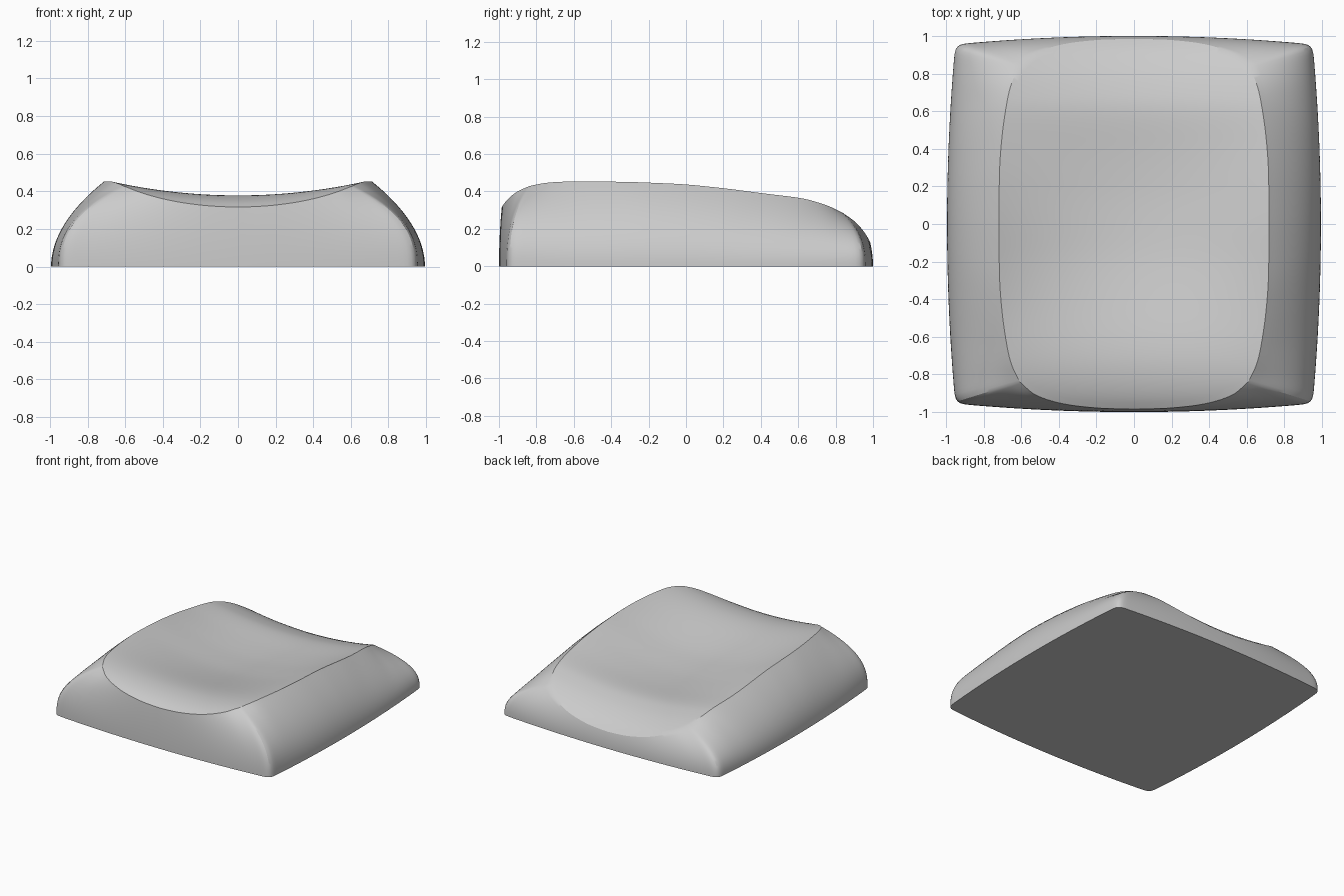
import bpy, bmesh
from mathutils import Vector

cube = bpy.data.objects.get("Cube")
if cube:
    bpy.data.objects.remove(cube, do_unlink=True)

SEG = 40          # points per eighth of the outline
SIDE_RINGS = 18
DISH_RINGS = 30


def spline(points, u):
    """Smooth curve through points, with u running from 0 to 1."""
    n = len(points) - 1
    i = min(int(u * n), n - 1)
    t = u * n - i
    p = [Vector(points[min(max(j, 0), n)]) for j in range(i - 1, i + 3)]
    if i == 0:
        p[0] = 2 * p[1] - p[2]
    if i == n - 1:
        p[3] = 2 * p[2] - p[1]
    return (p[1] * 2 + (p[2] - p[0]) * t
            + (p[0] * 2 - p[1] * 5 + p[2] * 4 - p[3]) * t ** 2
            + (p[1] * 3 - p[0] - p[2] * 3 + p[3]) * t ** 3) / 2


# Height of the undipped top along its centre line, front to back
CENTRE = [(-1, .303), (-.97, .325), (-.9, .354), (-.8, .374), (-.65, .38), (-.4, .373),
          (-.2, .365), (0, .355), (.2, .335), (.4, .312), (.6, .292), (.7, .272),
          (.8, .242), (.9, .195), (.96, .152), (1, .11)]
SAMPLES = [spline(CENTRE, i / 300) for i in range(301)]


def dish_height(x, y):
    # Finger dip, fading out at the rim
    u = min(abs(y + .03) / .74, 1)
    dip = .07 * (1 - (x / .717) ** 2) * (1 - u * u) ** 2
    for a, b in zip(SAMPLES, SAMPLES[1:]):
        if a.x <= y <= b.x:
            return a.y + (b.y - a.y) * (y - a.x) / (b.x - a.x) + .16 * x * x - dip


# One quarter of the base and rim outlines, each split at the corner
RIM_END = [(0, .985), (.2, .978), (.38, .955), (.52, .91), (.607, .84)]
RIM_SIDE = [(.607, .84), (.65, .75), (.675, .65), (.7, .48), (.715, .28), (.717, 0)]

quarter = []      # base point, rim point, bulge exponent of the wall
for i in range(SEG + 1):
    s = i / SEG
    quarter.append((Vector((.95 * s, 1 - .045 * s * s)), spline(RIM_END, s), 2 + .6 * s ** 4))
for i in range(1, SEG + 1):
    s = 1 - i / SEG
    quarter.append((Vector((.994 - .044 * s * s, .955 * s)), spline(RIM_SIDE, 1 - s),
                    2 + .6 * s ** 4))


def mirrored(part, sx, sy):
    return [(Vector((b.x * sx, b.y * sy)), Vector((r.x * sx, r.y * sy)), e) for b, r, e in part]


# Mirror the quarter into a full loop
half = quarter + mirrored(quarter[-2::-1], 1, -1)
loop = half + mirrored(half[-2:0:-1], -1, 1)
count = len(loop)

# Round the base corners
for _ in range(4):
    base = [b for b, r, e in loop]
    loop = [((base[i - 1] + 2 * base[i] + base[(i + 1) % count]) / 4, r, e)
            for i, (b, r, e) in enumerate(loop)]

bm = bmesh.new()
rings = []
# Curved side walls
for k in range(SIDE_RINGS + 1):
    t = k / SIDE_RINGS
    ring = []
    for b, r, e in loop:
        p = b.lerp(r, t ** e)
        ring.append(bm.verts.new((p.x, p.y, t * dish_height(r.x, r.y))))
    rings.append(ring)
# Dished top
for k in range(1, DISH_RINGS):
    f = 1 - k / DISH_RINGS
    rings.append([bm.verts.new((r.x * f, r.y * f, dish_height(r.x * f, r.y * f)))
                  for b, r, e in loop])
for low, high in zip(rings, rings[1:]):
    for i in range(count):
        j = (i + 1) % count
        bm.faces.new((low[i], low[j], high[j], high[i]))
middle = bm.verts.new((0, 0, dish_height(0, 0)))
for i in range(count):
    bm.faces.new((rings[-1][i], rings[-1][(i + 1) % count], middle))
# Flat underside
bm.faces.new(rings[0])
bmesh.ops.recalc_face_normals(bm, faces=bm.faces)

mesh = bpy.data.meshes.new("dished_cap")
bm.to_mesh(mesh)
bm.free()
cap = bpy.data.objects.new("dished_cap", mesh)
bpy.context.collection.objects.link(cap)

grey = bpy.data.materials.new("light_grey")
grey.use_nodes = True
colour = (.6, .6, .6, 1)
grey.diffuse_color = colour
grey.node_tree.nodes["Principled BSDF"].inputs["Base Color"].default_value = colour
mesh.materials.append(grey)

bpy.ops.object.select_all(action='DESELECT')
cap.select_set(True)
bpy.context.view_layer.objects.active = cap
bpy.ops.object.shade_smooth_by_angle(angle=.5)
